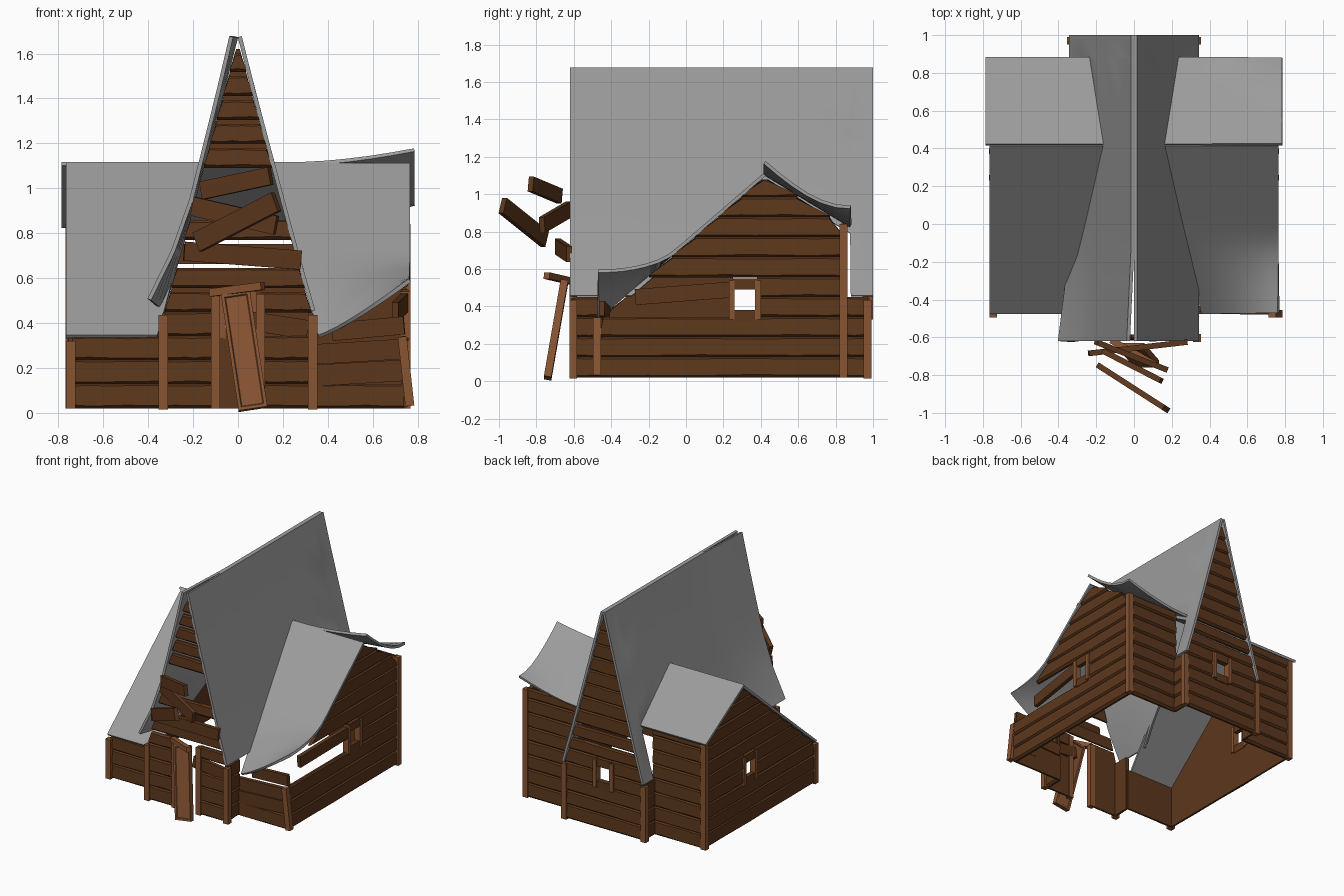
import bpy, bmesh, random
from math import radians
from mathutils import Vector, Euler

if "Cube" in bpy.data.objects:
    bpy.data.objects.remove(bpy.data.objects["Cube"])

random.seed(4)
PITCH = 0.107


def material(name, col):
    m = bpy.data.materials.new(name)
    m.diffuse_color = (*col, 1)
    m.use_nodes = True
    m.node_tree.nodes["Principled BSDF"].inputs["Base Color"].default_value = m.diffuse_color
    return m


DARK = material("dark_planks", (0.108, 0.038, 0.0115))
LIGHT = material("light_timber", (0.25, 0.09, 0.032))
SLATE = material("roof_grey", (0.33, 0.33, 0.33))


def finish(name, bm, mat):
    bmesh.ops.recalc_face_normals(bm, faces=bm.faces)
    me = bpy.data.meshes.new(name)
    bm.to_mesh(me)
    bm.free()
    ob = bpy.data.objects.new(name, me)
    bpy.context.collection.objects.link(ob)
    me.materials.append(mat)
    return ob


def box(name, loc, size, rot=(0, 0, 0), mat=LIGHT, panel=False):
    bm = bmesh.new()
    bmesh.ops.create_cube(bm, size=1)
    bmesh.ops.scale(bm, vec=size, verts=bm.verts)
    if panel:  # recessed panel on both broad faces
        bm.normal_update()
        faces = [f for f in bm.faces if abs(f.normal.y) > 0.9]
        bmesh.ops.inset_individual(bm, faces=faces, thickness=0.02)
        bmesh.ops.inset_individual(bm, faces=faces, thickness=0.006, depth=-0.006)
    ob = finish(name, bm, mat)
    ob.location, ob.rotation_euler = loc, Euler(rot)
    return ob


def beam(name, p0, p1, h=0.09, th=0.03, mat=DARK):
    p0, p1 = Vector(p0), Vector(p1)
    d = p1 - p0
    return box(name, (p0 + p1) / 2, (d.length, th, h),
               d.to_track_quat('X', 'Z').to_euler(), mat)


def wall(name, place, ext, rows, zmax, hole=None, hole_rows=(), skip=(), gaps=()):
    """Lapped planks; place(u, z, outward) maps the wall plane into space."""
    bm = bmesh.new()
    for r in rows:
        zb, zt = 0.02 + r * PITCH, min(0.022 + (r + 1) * PITCH, zmax)
        if r in gaps:
            zt -= 0.02
        (a0, b0), (a1, b1) = ext(zb), ext(zt)
        pieces = [(a0, a1, b0, b1)]
        if r in hole_rows:
            pieces = [(a0, a1, hole[0], hole[0]), (hole[1], hole[1], b0, b1)]
        for k, (l0, l1, r0, r1) in enumerate(pieces):
            if (r, k) in skip or r0 - l0 < 0.02:
                continue
            r1 = max(r1, l1 + 0.005)
            n, rings = 5, []
            for i in range(n + 1):
                t = i / n
                j0, j1 = random.uniform(0, .006), random.uniform(-.005, 0)
                u0, u1 = l0 + (r0 - l0) * t, l1 + (r1 - l1) * t
                # bevelled lower and upper edges, back laps over the next plank
                rings.append([bm.verts.new(place(u, z, w)) for u, z, w in (
                    (u0, zb, 0.000), (u0, zb + 0.010 + j0, 0.016),
                    (u1, zt - 0.006 + j1, 0.012), (u1, zt, 0.002),
                    (u1, zt, -0.014), (u0, zb, -0.014))])
            for p, q in zip(rings, rings[1:]):
                for i in range(6):
                    bm.faces.new((p[i], p[i - 1], q[i - 1], q[i]))
            bm.faces.new(rings[0])
            bm.faces.new(rings[-1][::-1])
    return finish(name, bm, DARK)


def sheet(name, fn, us, vs, th=0.018):
    """Roof skin: fn(s, t) -> point, s runs ridge to eave, t along the ridge."""
    bm = bmesh.new()
    g = [[bm.verts.new(fn(s, t)) for t in vs] for s in us]
    for a, b in zip(g, g[1:]):
        for j in range(len(vs) - 1):
            bm.faces.new((a[j], b[j], b[j + 1], a[j + 1]))
    ob = finish(name, bm, SLATE)
    m = ob.modifiers.new("thickness", 'SOLIDIFY')
    m.thickness, m.offset = th, 0
    bpy.context.view_layer.objects.active = ob
    ob.select_set(True)
    bpy.ops.object.modifier_apply(modifier=m.name)
    bpy.ops.object.shade_smooth_by_angle(angle=radians(25))
    ob.select_set(False)


def steps(n):
    return [i / n for i in range(n + 1)]


# --- tall main roof, cut away where the wings meet it
PROFILE = [(0.008, 1.675), (0.07, 1.43), (0.155, 1.11), (0.245, 0.77), (0.335, 0.455)]


def profile_x(z):
    for (x0, z0), (x1, z1) in zip(PROFILE, PROFILE[1:]):
        if z >= z1 - 1e-6:
            return x0 + (x1 - x0) * (z0 - z) / (z0 - z1)
    return PROFILE[-1][0]


def tall_roof(side):
    def fn(s, y):
        low = 0.455
        if -0.4 < y < 0.8805:
            low = max(low, min(1.07 - 0.865 * (0.42 - y), 1.07 - 0.61 * (y - 0.42)))
        z = 1.675 + (low - 1.675) * s
        x = profile_x(z)
        if side < 0:  # front eave flares, front ridge splits open
            f = max(0, (-0.15 - y) / 0.47)
            x += f * (0.06 * max(0, s - 0.7) / 0.3 + 0.022 * (1 - s))
            z += f * 0.05 * s ** 4
        return side * x, y, z
    return fn


YS = [-0.62, -0.5, -0.39, -0.29, -0.15, 0.05, 0.25, 0.42, 0.65, 0.88, 0.881, 1.0]
sheet("main_roof_right", tall_roof(1), steps(5), YS)
sheet("main_roof_left", tall_roof(-1), steps(5), YS)


# --- wing roofs
def wing_front(side):
    def fn(s, t):
        y, z = 0.42 - 0.89 * s, 1.105 - 0.765 * s
        xin = (1.66 - z) * 0.272
        x = xin + (0.765 - xin) * t
        if side > 0:  # torn corner curls upward
            z += 0.25 * (max(0, s - 0.55) / 0.45) ** 1.4 * t ** 1.2
        return side * x, y, z
    return fn


def wing_back(side):
    def fn(s, t):
        x, z = 0.785 * t, 1.11 - 0.28 * s
        if side > 0:
            k = max(0, (x - 0.28) / 0.5) ** 1.6
            z += k * (0.06 * (1 - s) ** 2 + 0.10 * s ** 3)
        return side * x, 0.42 + 0.46 * s, z
    return fn


for side, tag in ((1, "right"), (-1, "left")):
    sheet("wing_roof_front_" + tag, wing_front(side), steps(14), steps(10))
    sheet("wing_roof_back_" + tag, wing_back(side), steps(6), steps(8))


# --- plank walls
def wing_gable(z):
    return max(-0.46, 0.42 - (1.09 - z) / 0.865), min(0.84, 0.42 + (1.09 - z) / 0.61)


def main_gable(z):
    h = min(0.325, (1.65 - z) * 0.27)
    return -h, h


for side, tag in ((1, "right"), (-1, "left")):
    torn = side > 0
    wall("wing_side_wall_" + tag, lambda u, z, w: (side * (0.742 + w), u, z), wing_gable,
         range(10), 1.08, (0.25, 0.38), (3, 4), {(3, 0), (4, 0)} if torn else ())
    wall("wing_front_wall_" + tag, lambda u, z, w: (side * u, -0.46 - w, z),
         lambda z: (0.32, 0.74), range(1 if torn else 3), 0.34)
    wall("wing_back_wall_" + tag, lambda u, z, w: (side * u, 0.842 + w, z),
         lambda z: (0.32, 0.74), range(8), 0.845)
    wall("main_side_wall_front_" + tag, lambda u, z, w: (side * (0.325 + w), u, z),
         lambda z: (-0.6, -0.46), range(4), 0.45)
    wall("main_side_wall_back_" + tag, lambda u, z, w: (side * (0.325 + w), u, z),
         lambda z: (0.84, 0.97), range(4), 0.45)
    # window frame in the wing side wall
    for y in (0.245, 0.385):
        box("window_post_" + tag, (side * 0.744, y, 0.435), (0.046, 0.03, 0.21))
    for z in (0.35, 0.52):
        box("window_rail_" + tag, (side * 0.742, 0.315, z), (0.034, 0.13, 0.06), mat=DARK)
    # corner posts
    box("main_post_front_" + tag, (side * 0.333, -0.603, 0.225), (0.042, 0.042, 0.42))
    box("main_post_back_" + tag, (side * 0.333, 0.97, 0.225), (0.042, 0.042, 0.42))
    box("wing_post_back_" + tag, (side * 0.748, 0.842, 0.43), (0.042, 0.042, 0.82))
    box("door_post_" + tag, (side * 0.1, -0.603, 0.275), (0.04, 0.04, 0.51))

box("wing_post_front_left", (-0.745, -0.475, 0.17), (0.042, 0.042, 0.30))
box("wing_post_front_right", (0.748, -0.475, 0.185), (0.04, 0.042, 0.31), (0, -0.11, 0))

wall("main_front_wall", lambda u, z, w: (u, -0.6 - w, z), main_gable,
     [r for r in range(15) if r not in (6, 8, 9)], 1.62, (-0.1, 0.1), range(5),
     {(3, 1)}, gaps=range(4, 15))
wall("main_back_wall", lambda u, z, w: (u, 0.97 + w, z), main_gable,
     range(15), 1.62, (-0.065, 0.065), (3, 4), gaps=(5, 6))

# back window frame
for x in (-0.07, 0.07):
    box("back_window_post", (x, 0.972, 0.435), (0.03, 0.055, 0.21))
for z in (0.35, 0.52):
    box("back_window_rail", (0, 0.97, z), (0.13, 0.04, 0.06), mat=DARK)

# --- leaning door and broken lintel
box("door", (0.028, -0.695, 0.275), (0.13, 0.04, 0.53), (-0.17, -0.15, 0), panel=True)
beam("door_lintel", (-0.12, -0.615, 0.535), (0.11, -0.745, 0.565), 0.035, 0.035, LIGHT)

# --- loose planks: flying, hanging and fallen
LOOSE = [
    ((-0.18, -0.755, 0.76), (0.17, -0.98, 0.94), 0.09),
    ((-0.16, -0.675, 0.99), (0.145, -0.83, 1.055), 0.08),
    ((-0.20, -0.625, 0.92), (0.17, -0.77, 0.835), 0.085),
    ((-0.24, -0.685, 0.72), (0.28, -0.625, 0.68), 0.085),
    ((0.05, -0.60, 0.41), (0.31, -0.585, 0.37), 0.085),
    ((0.32, -0.46, 0.165), (0.75, -0.465, 0.19), 0.095),
    ((0.33, -0.45, 0.26), (0.74, -0.46, 0.285), 0.09),
    ((0.42, -0.42, 0.36), (0.74, -0.45, 0.39), 0.08),
    ((0.70, -0.27, 0.45), (0.742, 0.24, 0.49), 0.085),
]
for p0, p1, h in LOOSE:
    beam("loose_plank", p0, p1, h)
